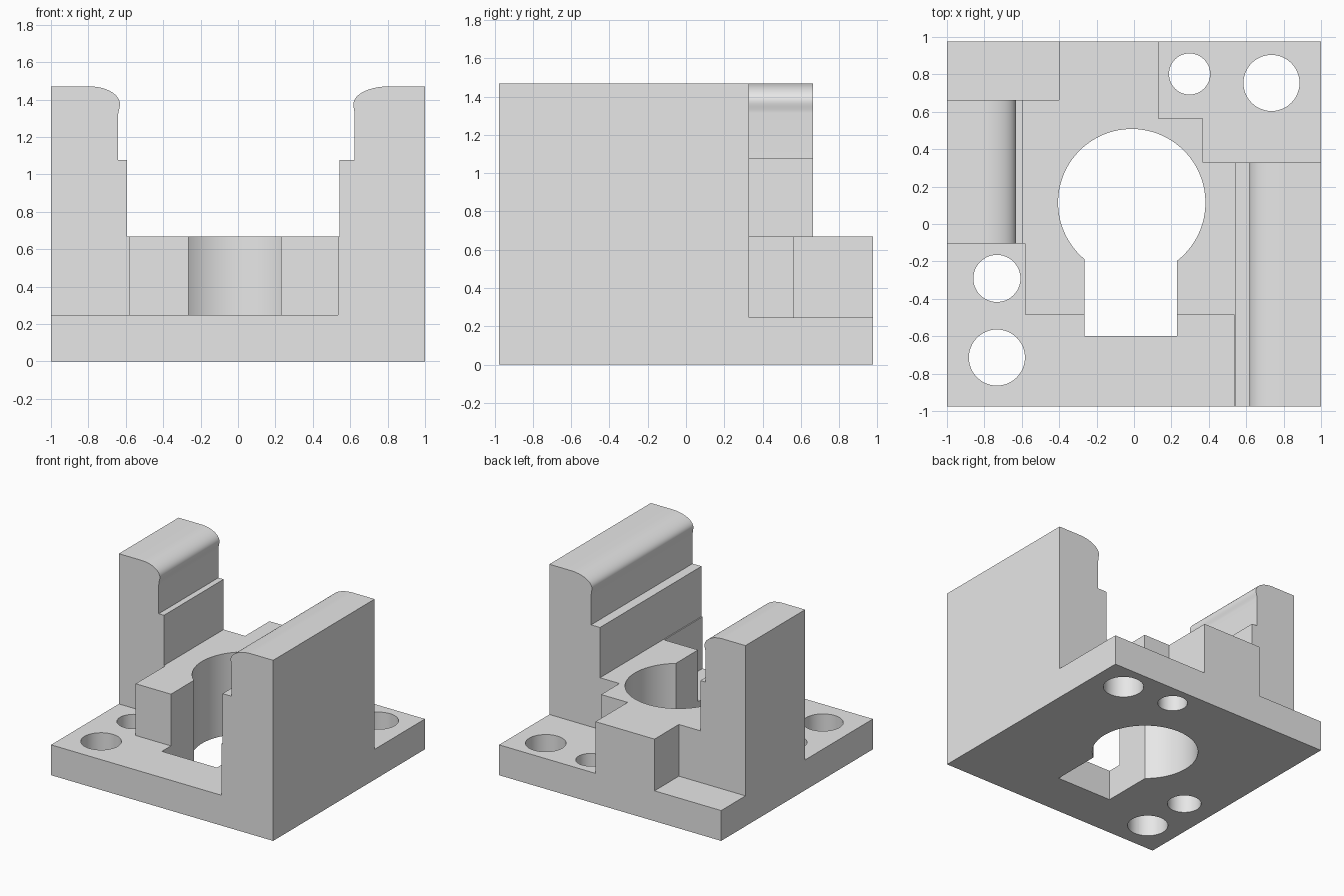
import bpy, bmesh, math
from mathutils import Vector

if "Cube" in bpy.data.objects:
    bpy.data.objects.remove(bpy.data.objects["Cube"], do_unlink=True)

grey = bpy.data.materials.new("light_grey")
grey.use_nodes = True
grey.diffuse_color = (0.8, 0.8, 0.8, 1)
grey.node_tree.nodes["Principled BSDF"].inputs["Base Color"].default_value = (0.8, 0.8, 0.8, 1)

HALF_Y = 0.976
PLATE_Z, BLOCK_Z, LEDGE_Z, TOP_Z = 0.247, 0.668, 1.077, 1.47


def prism(name, outline, direction):
    """Extrude a closed outline of 3D points along a direction."""
    bm = bmesh.new()
    face = bm.faces.new([bm.verts.new(p) for p in outline])
    new = bmesh.ops.extrude_face_region(bm, geom=[face])["geom"]
    bmesh.ops.translate(bm, vec=Vector(direction),
                        verts=[v for v in new if isinstance(v, bmesh.types.BMVert)])
    bmesh.ops.recalc_face_normals(bm, faces=bm.faces)
    mesh = bpy.data.meshes.new(name)
    bm.to_mesh(mesh)
    bm.free()
    mesh.materials.append(grey)
    obj = bpy.data.objects.new(name, mesh)
    bpy.context.collection.objects.link(obj)
    return obj


def plan(name, points, z0, z1):
    return prism(name, [(x, y, z0) for x, y in points], (0, 0, z1 - z0))


def arc(cx, cy, rx, ry, start, end, steps):
    angles = [start + (end - start) * i / steps for i in range(steps + 1)]
    return [(cx + rx * math.cos(a), cy + ry * math.sin(a)) for a in angles]


def wall(name, side, y0, y1, lower, upper, lip, flat):
    """Stepped wall with a rounded, slightly overhanging top lip."""
    lip_z = 1.375
    points = [(1, 0.5), (1, TOP_Z)]
    points += arc(flat, lip_z, lip - flat, TOP_Z - lip_z, math.pi / 2, 0, 16)
    # lip eases back to the upper face
    for i in range(1, 7):
        t = i / 6
        points.append((lip + (upper - lip) * t * t * (3 - 2 * t), lip_z - 0.06 * t))
    points += [(upper, LEDGE_Z), (lower, LEDGE_Z), (lower, 0.5)]
    return prism(name, [(side * x, y0, z) for x, z in points], (0, y1 - y0, 0))


def combine(target, other, operation):
    mod = target.modifiers.new(operation, "BOOLEAN")
    mod.operation, mod.solver, mod.object = operation, "EXACT", other
    bpy.context.view_layer.objects.active = target
    bpy.ops.object.modifier_apply(modifier=mod.name)
    bpy.data.objects.remove(other, do_unlink=True)


# Base plate
body = plan("bracket_body", [(-1, -HALF_Y), (1, -HALF_Y), (1, HALF_Y), (-1, HALF_Y)], 0, PLATE_Z)

# Raised middle block with stepped outline
block = plan("middle_block", [
    (-1, -0.104), (-0.583, -0.104), (-0.583, -0.484), (0.535, -0.484),
    (0.535, -HALF_Y), (1, -HALF_Y), (1, 0.329), (0.369, 0.329), (0.369, 0.564),
    (0.131, 0.564), (0.131, HALF_Y), (-0.4, HALF_Y), (-0.4, 0.663), (-1, 0.663),
], 0.1, BLOCK_Z)
combine(body, block, "UNION")

# Side walls
combine(body, wall("left_wall", 1, -HALF_Y, 0.329, 0.544, 0.624, 0.617, 0.805), "UNION")
combine(body, wall("right_wall", -1, -0.104, 0.663, 0.594, 0.641, 0.631, 0.794), "UNION")

# Keyhole opening: round bore joined to a front slot
cx, cy, r = -0.012, 0.114, 0.394
slot_l, slot_r, slot_y = -0.265, 0.23, -0.6
start = -math.acos((slot_r - cx) / r)
end = math.pi + math.acos((cx - slot_l) / r)
keyhole = arc(cx, cy, r, r, start, end, 72) + [(slot_l, slot_y), (slot_r, slot_y)]
combine(body, plan("keyhole_cutter", keyhole, -0.1, 0.9), "DIFFERENCE")

# Mounting holes through the plate
for x, y, radius in [(0.297, 0.802, 0.11), (0.735, 0.754, 0.15),
                     (-0.733, -0.291, 0.126), (-0.733, -0.714, 0.15)]:
    circle = arc(x, y, radius, radius, 0, 2 * math.pi, 48)[:-1]
    combine(body, plan("hole_cutter", circle, -0.1, 0.4), "DIFFERENCE")

# Smooth curved faces, keep hard edges crisp
bpy.ops.object.select_all(action="DESELECT")
body.select_set(True)
bpy.context.view_layer.objects.active = body
bpy.ops.object.shade_smooth_by_angle(angle=math.radians(30))
